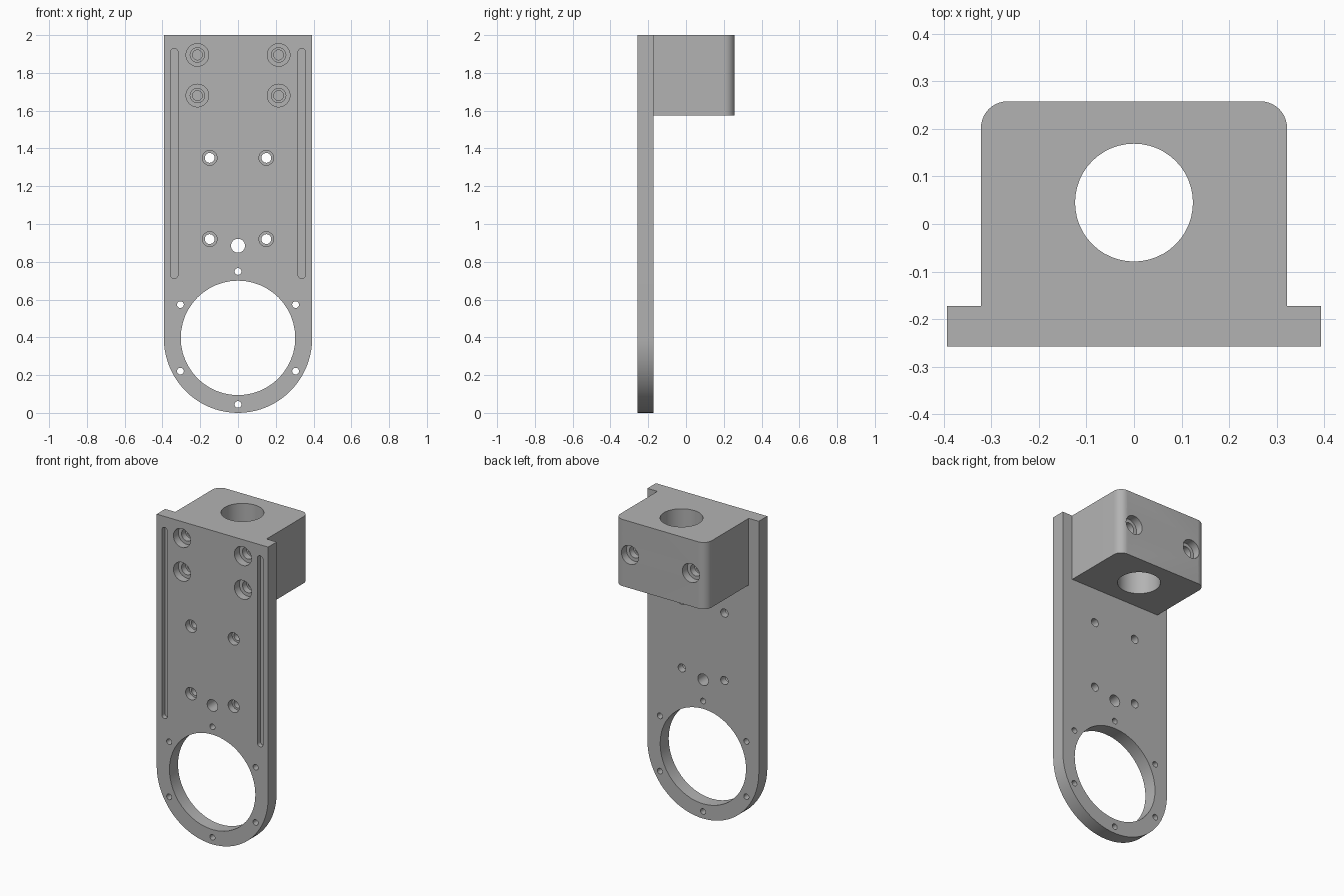
import bpy, bmesh, math
from mathutils import Matrix, Vector

cube = bpy.data.objects.get("Cube")
if cube:
    bpy.data.objects.remove(cube, do_unlink=True)

FRONT, SEAT, BACK, TOP = -0.258, -0.172, 0.258, 2.0
HALF, BLOCK_HALF, BLOCK_BASE = 0.393, 0.322, 1.575
RING_Z = 0.397

metal = bpy.data.materials.new("grey metal")
metal.use_nodes = True
GREY = (0.45, 0.45, 0.45, 1)
metal.diffuse_color = GREY
metal.node_tree.nodes["Principled BSDF"].inputs["Base Color"].default_value = GREY


def arc(cx, cy, r, start, end, n):
    """Points along a circular arc, angles in degrees."""
    angles = [math.radians(start + (end - start) * i / n) for i in range(n + 1)]
    return [(cx + r * math.cos(a), cy + r * math.sin(a)) for a in angles]


def prism(name, points, offset):
    """Extrude a closed loop of 3D points into a solid."""
    bm = bmesh.new()
    face = bm.faces.new([bm.verts.new(p) for p in points])
    made = bmesh.ops.extrude_face_region(bm, geom=[face])["geom"]
    verts = [g for g in made if isinstance(g, bmesh.types.BMVert)]
    bmesh.ops.translate(bm, verts=verts, vec=Vector(offset))
    bmesh.ops.recalc_face_normals(bm, faces=bm.faces)
    mesh = bpy.data.meshes.new(name)
    bm.to_mesh(mesh)
    bm.free()
    mesh.materials.append(metal)
    obj = bpy.data.objects.new(name, mesh)
    bpy.context.collection.objects.link(obj)
    return obj


def combine(target, tool, operation):
    """Apply a boolean and discard the tool."""
    mod = target.modifiers.new(operation.lower(), "BOOLEAN")
    mod.operation, mod.object, mod.solver = operation, tool, "EXACT"
    bpy.context.view_layer.objects.active = target
    bpy.ops.object.modifier_apply(modifier=mod.name)
    bpy.data.objects.remove(tool, do_unlink=True)


def bore(x, z, r, y0, y1, n=32):
    """Drill a round hole along y."""
    pts = [(px, y0, pz) for px, pz in arc(x, z, r, 0, 360, n)[:-1]]
    combine(bracket, prism("drill", pts, (0, y1 - y0, 0)), "DIFFERENCE")


# Plate with a round lower end
outline = arc(0, RING_Z, HALF, 180, 360, 40)
outline = [(x, z if z > RING_Z - 0.001 else RING_Z + (z - RING_Z) * RING_Z / HALF) for x, z in outline]
outline += [(HALF, TOP), (-HALF, TOP)]
bracket = prism("mounting_bracket", [(x, FRONT, z) for x, z in outline], (0, SEAT - FRONT, 0))

# Clamp block with rounded rear corners
R = 0.056
profile = [(-BLOCK_HALF, SEAT - 0.04), (BLOCK_HALF, SEAT - 0.04)]
profile += arc(BLOCK_HALF - R, BACK - R, R, 0, 90, 10)
profile += arc(R - BLOCK_HALF, BACK - R, R, 90, 180, 10)
block = prism("clamp_block", [(x, y, BLOCK_BASE) for x, y in profile], (0, 0, TOP - BLOCK_BASE))
combine(bracket, block, "UNION")

# Vertical shaft hole through the block
shaft = [(x, y, BLOCK_BASE - 0.1) for x, y in arc(0, 0.045, 0.124, 0, 360, 48)[:-1]]
combine(bracket, prism("shaft_cutter", shaft, (0, 0, 0.7)), "DIFFERENCE")

# Large ring opening, its six screw holes and the locating hole
THROUGH = (FRONT - 0.05, SEAT + 0.05)
bore(0, RING_Z, 0.303, *THROUGH, n=48)
for x, z in arc(0, RING_Z, 0.352, 30, 330, 5):
    bore(x, z, 0.018, *THROUGH, n=20)
bore(0, 0.885, 0.037, *THROUGH)

for side in (-1, 1):
    # Counterbored plate holes
    for z in (0.92, 1.35):
        bore(side * 0.15, z, 0.026, *THROUGH)
        bore(side * 0.15, z, 0.039, FRONT - 0.05, FRONT + 0.04)
    # Stepped blind screw holes in front
    for z in (1.68, 1.895):
        for r, depth in ((0.06, 0.05), (0.038, 0.09), (0.026, 0.25)):
            bore(side * 0.215, z, r, FRONT - 0.05, FRONT + depth)
    # Stepped blind screw holes in the rear of the block
    for r, depth in ((0.06, 0.05), (0.038, 0.09), (0.026, 0.25)):
        bore(side * 0.215, 1.787, r, BACK - depth, BACK + 0.05)
    # Long shallow slot
    x = side * 0.337
    slot = arc(x, 0.73, 0.019, 180, 360, 12) + arc(x, 1.911, 0.019, 0, 180, 12)
    slot = [(px, FRONT - 0.05, pz) for px, pz in slot]
    combine(bracket, prism("slot_cutter", slot, (0, 0.08, 0)), "DIFFERENCE")

# Smooth curved walls, crisp edges
bpy.ops.object.select_all(action="DESELECT")
bracket.select_set(True)
bpy.context.view_layer.objects.active = bracket
bpy.ops.object.shade_smooth_by_angle(angle=math.radians(30))
